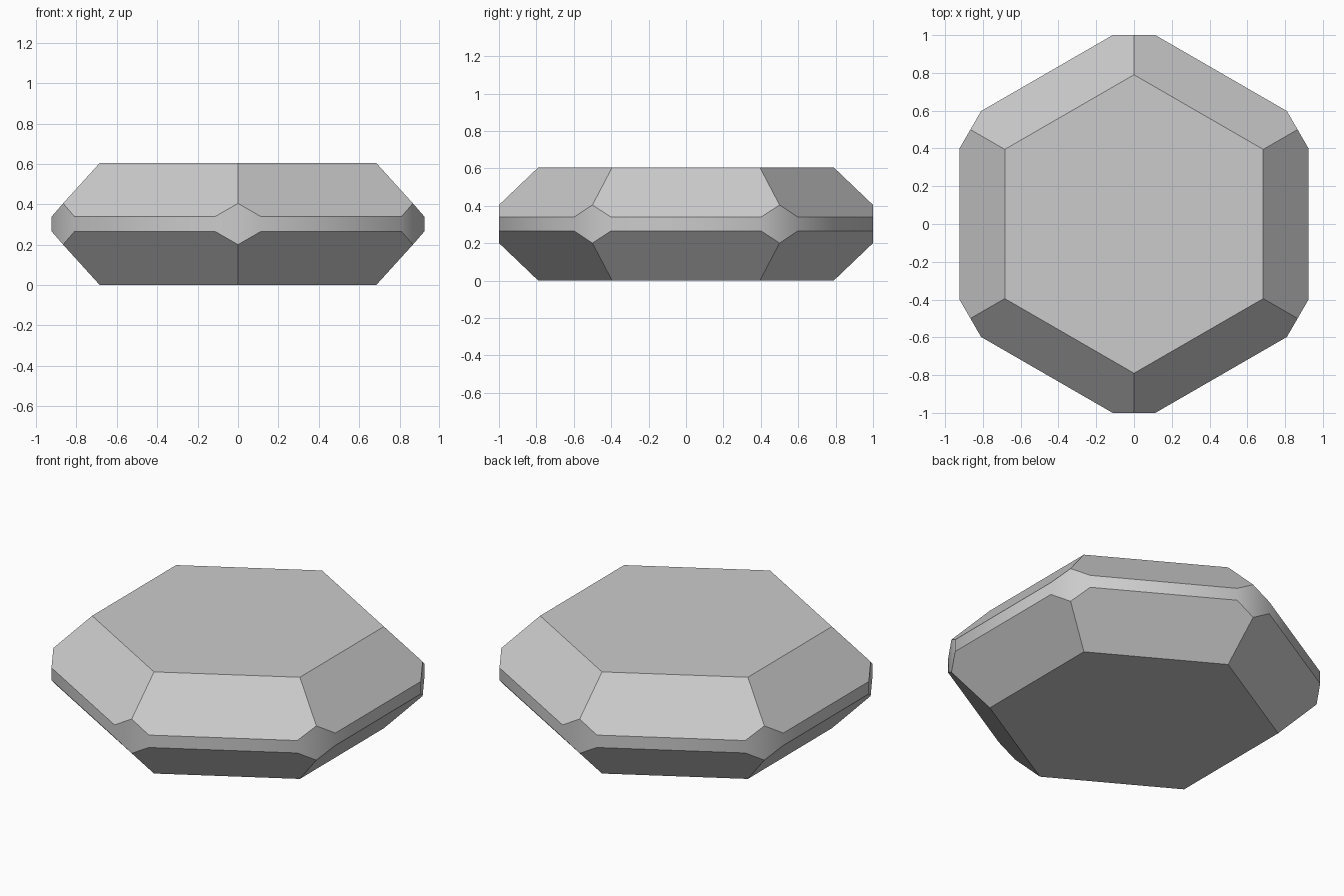
import bpy, bmesh
from math import radians
from mathutils import Matrix, Vector

cube = bpy.data.objects.get("Cube")
if cube:
    bpy.data.objects.remove(cube, do_unlink=True)

HEIGHT = 0.605
MID = HEIGHT / 2
HALF_BELT = 0.037

grey = bpy.data.materials.new("stone grey")
grey.use_nodes = True
colour = (0.6, 0.6, 0.6, 1)
grey.diffuse_color = colour
grey.node_tree.nodes["Principled BSDF"].inputs["Base Color"].default_value = colour

bm = bmesh.new()


def point(turn, x, y, z):
    return bm.verts.new(Matrix.Rotation(turn, 3, "Z") @ Vector((x, y, MID + z)))


# Points around each of the six truncated corners, mirrored above and below
corners = []
for i in range(6):
    turn = radians(60 * i)
    corners.append({
        s: dict(
            table=point(turn, 0, -0.79, s * MID),
            tip=point(turn, 0, -1, s * 0.102),
            left=point(turn, -0.113, -1, s * HALF_BELT),
            right=point(turn, 0.113, -1, s * HALF_BELT),
        ) for s in (1, -1)
    })

for i, a in enumerate(corners):
    b = corners[(i + 1) % 6]
    up, low = a[1], a[-1]
    # Corner facet
    bm.faces.new((low["tip"], low["right"], up["right"], up["tip"], up["left"], low["left"]))
    # Narrow belt facet
    bm.faces.new((low["right"], b[-1]["left"], b[1]["left"], up["right"]))
    # Sloping facets above and below the belt
    for s in (1, -1):
        p, q = a[s], b[s]
        bm.faces.new((p["table"], p["tip"], p["right"], q["left"], q["tip"], q["table"]))

# Flat hexagons on top and underneath
for s in (1, -1):
    bm.faces.new([c[s]["table"] for c in corners])
bmesh.ops.recalc_face_normals(bm, faces=bm.faces[:])

mesh = bpy.data.meshes.new("faceted_stone")
bm.to_mesh(mesh)
bm.free()
mesh.materials.append(grey)
stone = bpy.data.objects.new("faceted_stone", mesh)
bpy.context.collection.objects.link(stone)

# Soften only the shallow edges between belt and corner facets
bpy.context.view_layer.objects.active = stone
stone.select_set(True)
bpy.ops.object.shade_smooth_by_angle(angle=radians(35))
